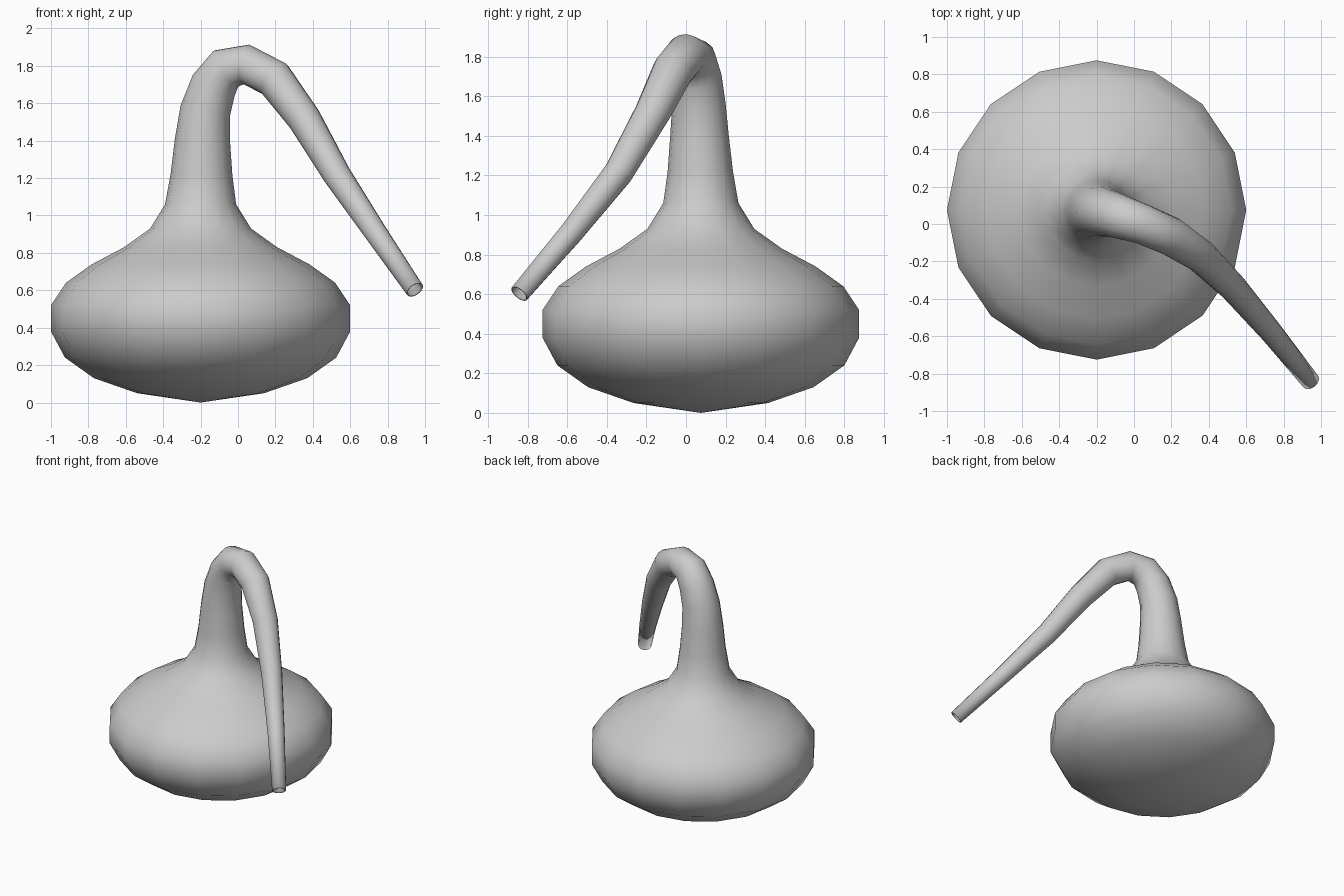
import bpy, bmesh, math
from mathutils import Vector

if "Cube" in bpy.data.objects:
    bpy.data.objects.remove(bpy.data.objects["Cube"], do_unlink=True)

SIDES = 16
AXIS = Vector((-0.2, 0.075, 0))

# Bulb profile: radius, height
bulb = [(0.34, 0.05), (0.57, 0.13), (0.725, 0.24), (0.80, 0.38), (0.80, 0.52),
        (0.72, 0.64), (0.58, 0.74), (0.41, 0.83), (0.27, 0.93), (0.19, 1.06)]

# Bent spout: centre and radius of each ring
spout = [((-0.195, 0.072, 1.22), 0.165), ((-0.19, 0.068, 1.40), 0.148),
         ((-0.175, 0.065, 1.56), 0.135), ((-0.13, 0.055, 1.695), 0.125),
         ((-0.065, 0.035, 1.785), 0.117), ((0.045, 0.0, 1.808), 0.107),
         ((0.195, -0.065, 1.73), 0.104), ((0.355, -0.17, 1.515), 0.09),
         ((0.53, -0.34, 1.215), 0.075), ((0.735, -0.58, 0.91), 0.061),
         ((0.945, -0.842, 0.603), 0.05)]

centres = [AXIS + Vector((0, 0, z)) for r, z in bulb] + [Vector(c) for c, r in spout]
radii = [r for r, z in bulb] + [r for c, r in spout]

# Sweep one continuous skin, carrying the ring direction along the path
bm = bmesh.new()
side = Vector((1, 0, 0))
tangent = Vector((0, 0, 1))
rings = []
for i, (centre, radius) in enumerate(zip(centres, radii)):
    if i >= len(bulb):
        before = (centre - centres[i - 1]).normalized()
        after = (centres[min(i + 1, len(centres) - 1)] - centre).normalized()
        new = (before + after).normalized() if after.length else before
        side = tangent.rotation_difference(new) @ side
        tangent = new
    across = tangent.cross(side)
    angles = [2 * math.pi * k / SIDES for k in range(SIDES)]
    rings.append([bm.verts.new(centre + radius * (math.cos(a) * side + math.sin(a) * across))
                  for a in angles])

bottom = bm.verts.new(AXIS)
for k in range(SIDES):
    n = (k + 1) % SIDES
    bm.faces.new((bottom, rings[0][n], rings[0][k]))
    for low, high in zip(rings, rings[1:]):
        bm.faces.new((low[k], low[n], high[n], high[k]))
for face in bm.faces:
    face.smooth = True

mesh = bpy.data.meshes.new("flask")
bm.to_mesh(mesh)
bm.free()
flask = bpy.data.objects.new("flask", mesh)
bpy.context.collection.objects.link(flask)

# Thin wall, open at the spout tip
wall = flask.modifiers.new("wall", 'SOLIDIFY')
wall.thickness = 0.008
wall.offset = -1

# Plain grey
grey = bpy.data.materials.new("light grey")
grey.use_nodes = True
colour = (0.6, 0.6, 0.6, 1)
grey.diffuse_color = colour
grey.node_tree.nodes["Principled BSDF"].inputs["Base Color"].default_value = colour
mesh.materials.append(grey)
